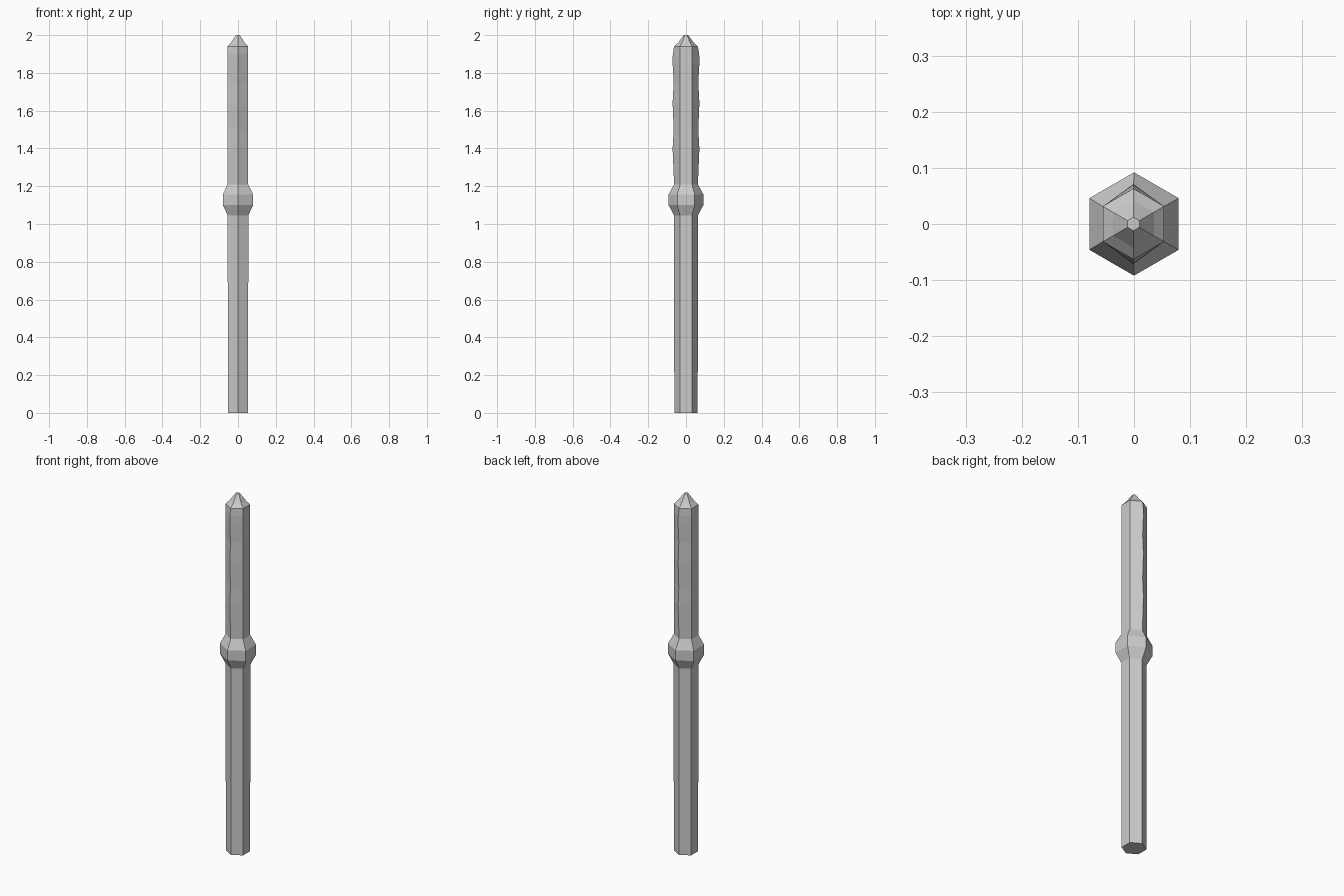
import bpy, bmesh, math

if "Cube" in bpy.data.objects:
    bpy.data.objects.remove(bpy.data.objects["Cube"])

# Profile: height, hexagon radius, stretch of the front and back corners
PROFILE = [
    (0.00, 0.062, 0.0),
    (1.045, 0.063, 0.0),
    # collar
    (1.10, 0.092, 0.0),
    (1.157, 0.092, 0.0),
    (1.21, 0.063, 0.0),
    # wavy grip
    (1.40, 0.063, 0.008),
    (1.50, 0.063, 0.002),
    (1.64, 0.063, 0.008),
    (1.75, 0.063, 0.002),
    (1.85, 0.063, 0.008),
    (1.90, 0.063, 0.007),
    (1.94, 0.063, 0.0),
    # pointed tip
    (1.96, 0.042, 0.0),
    (2.00, 0.012, 0.0),
]


def hex_ring(bm, z, radius, stretch):
    """One hexagonal section with corners on the front and back."""
    ring = []
    for i in range(6):
        a = math.radians(90 + 60 * i)
        x, y = radius * math.cos(a), radius * math.sin(a)
        if i % 3 == 0:
            y += math.copysign(stretch, y)
        ring.append(bm.verts.new((x - 0.001 * (z > 1.2), y, z)))
    return ring


# Staff: loft through all sections, with capped ends
bm = bmesh.new()
rings = [hex_ring(bm, *section) for section in PROFILE]
for low, high in zip(rings, rings[1:]):
    for i in range(6):
        j = (i + 1) % 6
        bm.faces.new((low[i], low[j], high[j], high[i]))
bm.faces.new(rings[0][::-1])
bm.faces.new(rings[-1])
bmesh.ops.recalc_face_normals(bm, faces=bm.faces)
mesh = bpy.data.meshes.new("hex_staff")
bm.to_mesh(mesh)
bm.free()
staff = bpy.data.objects.new("hex_staff", mesh)
bpy.context.collection.objects.link(staff)
